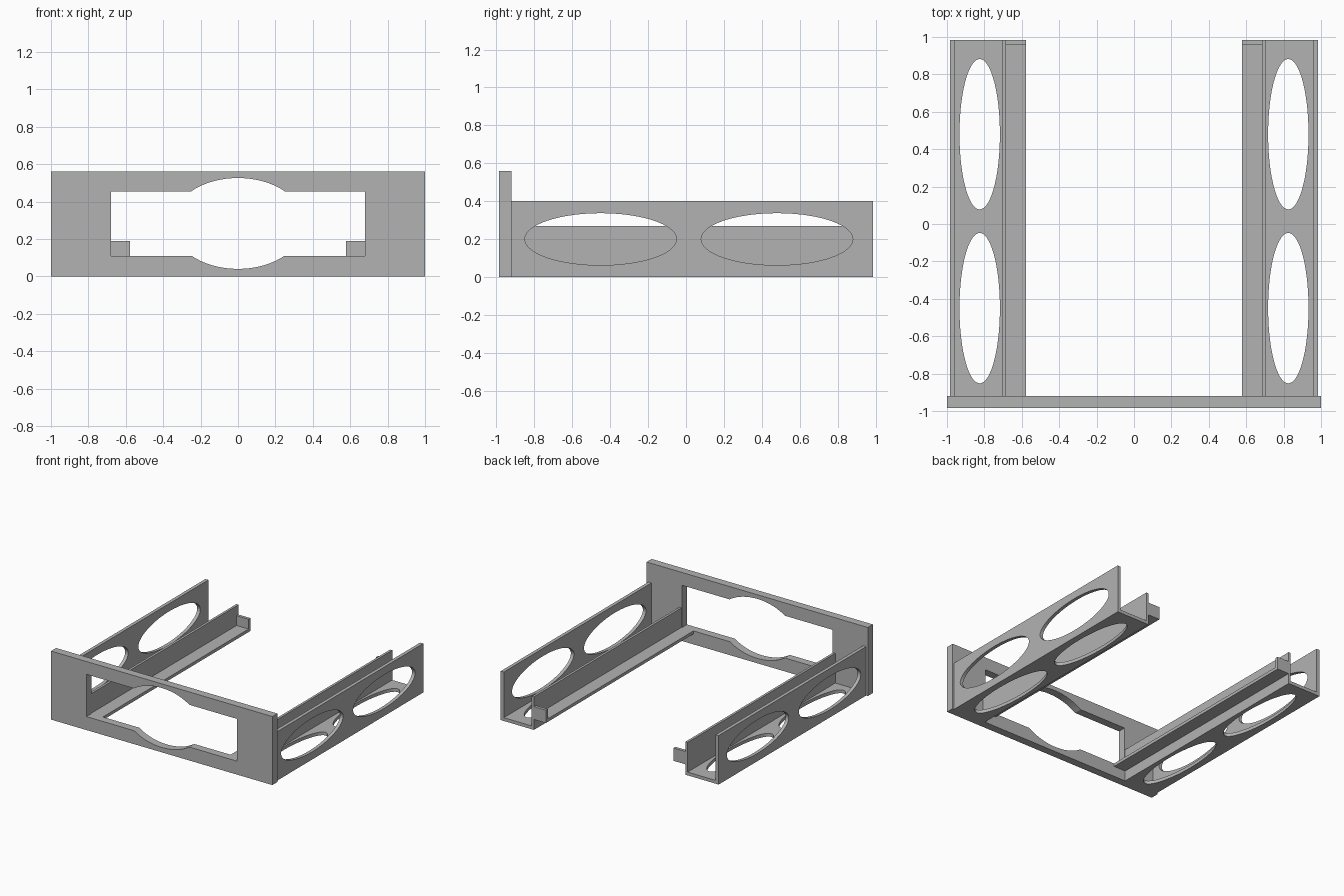
import bpy
import bmesh
from mathutils import Matrix, Vector

cube = bpy.data.objects.get("Cube")
if cube:
    bpy.data.objects.remove(cube, do_unlink=True)

# Single grey plastic
grey = bpy.data.materials.new("grey_plastic")
grey.use_nodes = True
colour = (0.45, 0.45, 0.45, 1)
grey.diffuse_color = colour
grey.node_tree.nodes["Principled BSDF"].inputs["Base Color"].default_value = colour

FRONT, PLATE_BACK, BACK = -0.985, -0.92, 0.985


def finish(name, bm):
    bmesh.ops.recalc_face_normals(bm, faces=bm.faces)
    mesh = bpy.data.meshes.new(name)
    bm.to_mesh(mesh)
    bm.free()
    mesh.materials.append(grey)
    obj = bpy.data.objects.new(name, mesh)
    bpy.context.collection.objects.link(obj)
    return obj


def box(name, low, high):
    low, high = Vector(low), Vector(high)
    bm = bmesh.new()
    place = Matrix.Translation((low + high) / 2) @ Matrix.Diagonal((high - low).to_4d())
    bmesh.ops.create_cube(bm, size=1, matrix=place)
    return finish(name, bm)


def oval(name, centre, radii, axis):
    """Elliptical cylinder along an axis; radii are half sizes in x, y, z."""
    bm = bmesh.new()
    turn = Vector((0, 0, 1)).rotation_difference(Vector(axis)).to_matrix().to_4x4()
    place = Matrix.Translation(centre) @ Matrix.Diagonal((*radii, 1)) @ turn
    bmesh.ops.create_cone(bm, cap_ends=True, segments=72, radius1=1, radius2=1,
                          depth=2, matrix=place)
    return finish(name, bm)


def extrude_profile(name, points, y0, y1):
    bm = bmesh.new()
    face = bm.faces.new([bm.verts.new((x, y0, z)) for x, z in points])
    grown = bmesh.ops.extrude_face_region(bm, geom=[face], use_keep_orig=True)
    moved = [v for v in grown["geom"] if isinstance(v, bmesh.types.BMVert)]
    bmesh.ops.translate(bm, verts=moved, vec=(0, y1 - y0, 0))
    return finish(name, bm)


def cut(target, cutters):
    bpy.context.view_layer.objects.active = target
    for cutter in cutters:
        cutter.hide_render = True
        mod = target.modifiers.new("cut", "BOOLEAN")
        mod.operation, mod.solver, mod.object = "DIFFERENCE", "EXACT", cutter
        bpy.ops.object.modifier_apply(modifier=mod.name)
        bpy.data.objects.remove(cutter, do_unlink=True)
    bpy.ops.object.select_all(action="DESELECT")
    target.select_set(True)
    bpy.ops.object.shade_smooth_by_angle()


# Front plate with a slot that bulges in the middle
plate = box("front_plate", (-1, FRONT, 0), (1, PLATE_BACK, 0.56))
cut(plate, [
    box("slot_cutter", (-0.68, -1.2, 0.11), (0.68, -0.8, 0.455)),
    oval("bulge_cutter", (0, -0.95, 0.283), (0.354, 0.2, 0.243), (0, 1, 0)),
])

# Rail section: outer wall, floor, inner wall and drive shelf
section = [(0.985, 0), (0.985, 0.4), (0.957, 0.4), (0.957, 0.027),
           (0.705, 0.027), (0.705, 0.27), (0.685, 0.27), (0.685, 0.11),
           (0.577, 0.11), (0.577, 0.085), (0.685, 0.085), (0.685, 0)]

for side, s in (("left", 1), ("right", -1)):
    rail = extrude_profile(side + "_rail", [(s * x, z) for x, z in section],
                           PLATE_BACK, BACK)
    cutters = []
    for y in (-0.45, 0.48):
        cutters.append(oval("wall_cutter", (s * 0.98, y, 0.2), (0.1, 0.4, 0.137), (1, 0, 0)))
        cutters.append(oval("floor_cutter", (s * 0.825, y, 0), (0.108, 0.402, 0.1), (0, 0, 1)))
    cut(rail, cutters)
    # Stop block at the rear end of the shelf
    xs = sorted((s * 0.577, s * 0.685))
    box(side + "_rear_stop", (xs[0], 0.96, 0.11), (xs[1], BACK, 0.19))
